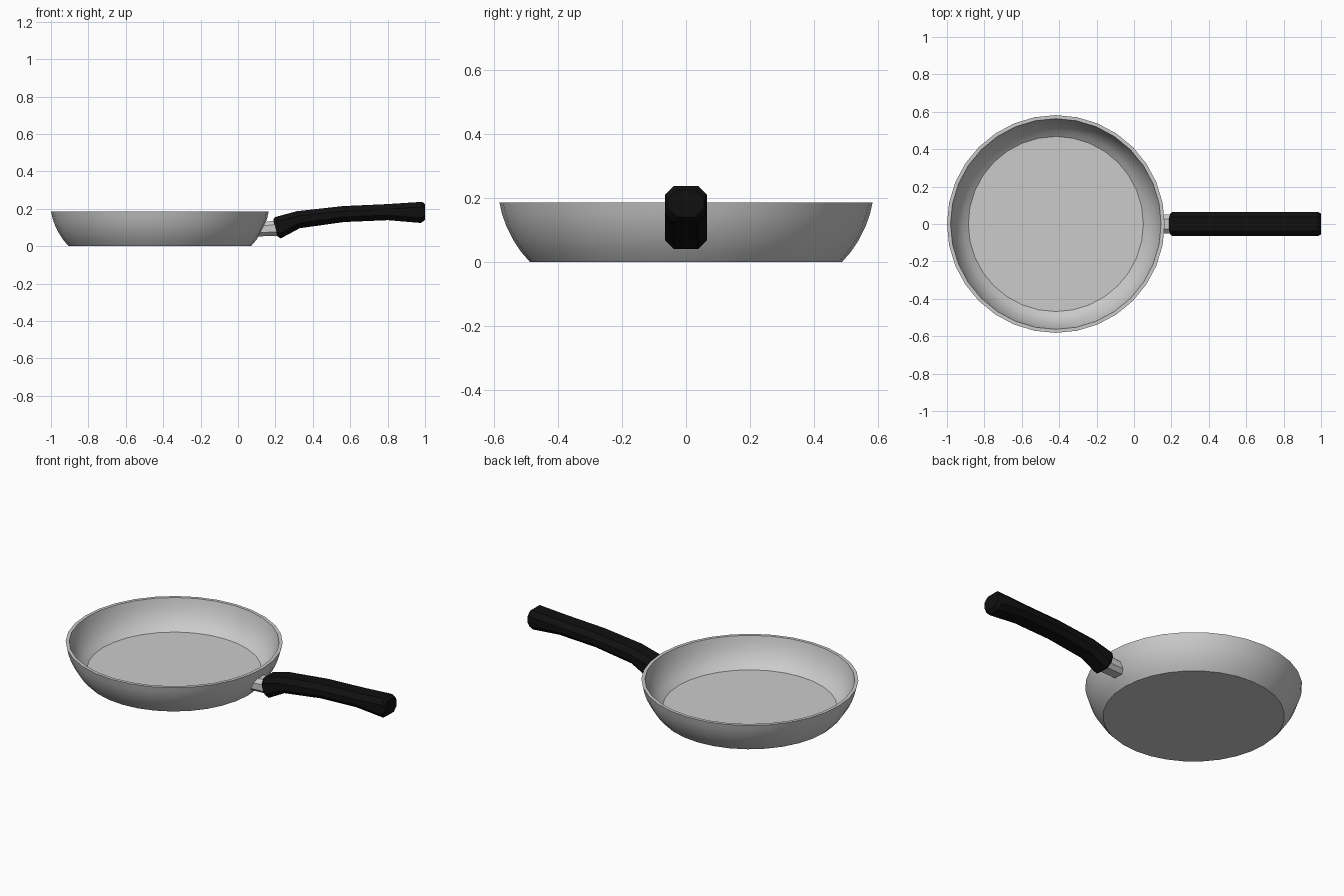
import bpy, bmesh, math
from mathutils import Vector

if "Cube" in bpy.data.objects:
    bpy.data.objects.remove(bpy.data.objects["Cube"])

SEG = 32
PAN_X, PAN_R = -0.418, 0.582


def finish(name, bm, angle, mat=None):
    bmesh.ops.recalc_face_normals(bm, faces=bm.faces[:])
    me = bpy.data.meshes.new(name)
    bm.to_mesh(me)
    bm.free()
    ob = bpy.data.objects.new(name, me)
    bpy.context.collection.objects.link(ob)
    if mat:
        me.materials.append(mat)
    bpy.ops.object.select_all(action='DESELECT')
    ob.select_set(True)
    bpy.context.view_layer.objects.active = ob
    bpy.ops.object.shade_smooth_by_angle(angle=math.radians(angle))
    return ob


def skin(bm, rings):
    """Bridge successive vertex rings and cap both ends."""
    loops = [[bm.verts.new(p) for p in r] for r in rings]
    n = len(loops[0])
    for a, b in zip(loops, loops[1:]):
        for i in range(n):
            j = (i + 1) % n
            bm.faces.new((a[i], a[j], b[j], b[i]))
    bm.faces.new(loops[0])
    bm.faces.new(loops[-1])


def octagon(top, bottom, half, cham=0.027):
    """Chamfered cross-section standing between two (x, z) points."""
    t, b = Vector((top[0], 0, top[1])), Vector((bottom[0], 0, bottom[1]))
    d = (b - t).normalized() * cham
    w = half - cham
    return [t + Vector((-w, )*0 or (0, -w, 0)), t + Vector((0, w, 0)),
            t + d + Vector((0, half, 0)), b - d + Vector((0, half, 0)),
            b + Vector((0, w, 0)), b + Vector((0, -w, 0)),
            b - d + Vector((0, -half, 0)), t + d + Vector((0, -half, 0))]


# Pan body: outer wall, rim, inner wall and floor as one turned profile
profile = [(0.487, 0.0), (0.515, 0.032), (0.540, 0.070), (0.560, 0.110),
           (0.574, 0.150), (PAN_R, 0.185),
           (0.563, 0.185), (0.555, 0.152), (0.541, 0.114), (0.521, 0.077),
           (0.497, 0.048), (0.468, 0.025)]
bm = bmesh.new()
skin(bm, [[(PAN_X + r * math.cos(2 * math.pi * i / SEG),
            r * math.sin(2 * math.pi * i / SEG), z) for i in range(SEG)]
          for r, z in profile])
finish("pan_body", bm, 30)

# Metal bracket between pan and grip
bm = bmesh.new()
skin(bm, [octagon((0.135, 0.128), (0.098, 0.052), 0.05, 0.022),
          octagon((0.225, 0.140), (0.235, 0.056), 0.05, 0.022)])
finish("handle_bracket", bm, 30)

# Black curved grip
black = bpy.data.materials.new("black_grip")
black.diffuse_color = (0.005, 0.005, 0.005, 1)
black.use_nodes = True
black.node_tree.nodes["Principled BSDF"].inputs["Base Color"].default_value = black.diffuse_color
sections = [((0.188, 0.143), (0.212, 0.052), 0.057),
            ((0.200, 0.156), (0.228, 0.041), 0.065),
            ((0.315, 0.187), (0.330, 0.096), 0.065),
            ((0.560, 0.214), (0.566, 0.129), 0.065),
            ((0.800, 0.225), (0.802, 0.139), 0.065),
            ((0.985, 0.237), (0.978, 0.124), 0.065),
            ((1.000, 0.225), (1.000, 0.140), 0.056)]
bm = bmesh.new()
skin(bm, [octagon(*s) for s in sections])
finish("handle_grip", bm, 30, black)
